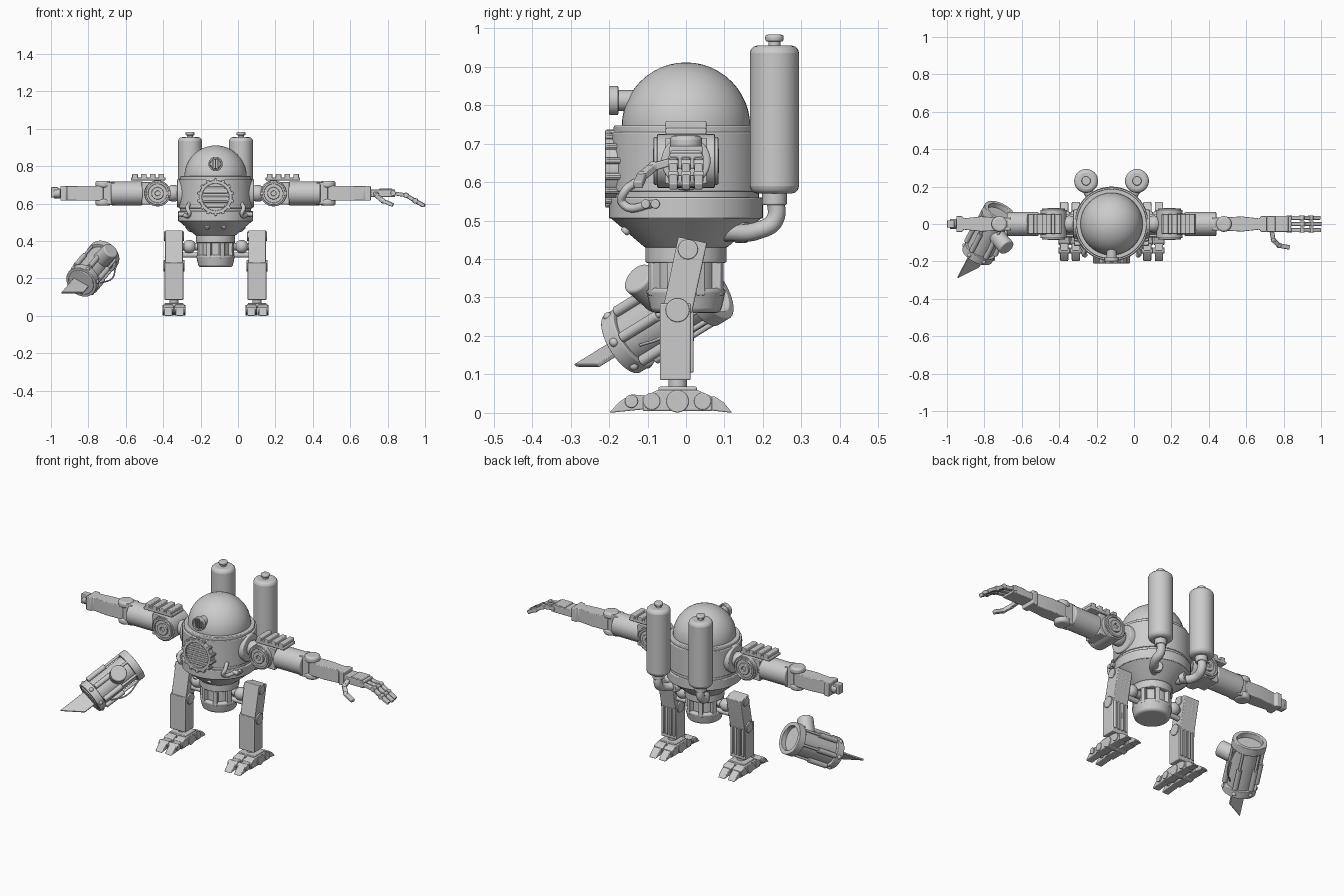
import bpy, bmesh, math
from mathutils import Vector, Matrix

if "Cube" in bpy.data.objects:
    bpy.data.objects.remove(bpy.data.objects["Cube"])

grey = bpy.data.materials.new("plain grey")
grey.use_nodes = True
grey.diffuse_color = (.6, .6, .6, 1)
grey.node_tree.nodes["Principled BSDF"].inputs["Base Color"].default_value = grey.diffuse_color

OUT, BACK, UP = Matrix.Identity(3)
FRONT = -BACK
BODY_X = -.12   # everything is placed relative to the body axis
parts = []

def register(name, data):
    data.materials.append(grey)
    part = bpy.data.objects.new(name, data)
    part.location.x = BODY_X
    bpy.context.collection.objects.link(part)
    parts.append(part)
    return part

def finish(name, bm, matrix, bevel=0):
    bmesh.ops.recalc_face_normals(bm, faces=bm.faces)
    mesh = bpy.data.meshes.new(name)
    bm.to_mesh(mesh)
    bm.free()
    mesh.transform(matrix)
    part = register(name, mesh)
    if bevel:
        soften = part.modifiers.new("soften", 'BEVEL')
        soften.width, soften.segments = bevel, 3
        soften.angle_limit = math.radians(40)

def frame(origin, way):
    return Matrix.Translation(origin) @ way.to_track_quat('Z', 'Y').to_matrix().to_4x4()

def can(name, start, way, length, radius, end_radius=None, bevel=.004, sides=32):
    """Cylinder or cone that begins at start and runs along way."""
    bm = bmesh.new()
    bmesh.ops.create_cone(bm, cap_ends=True, segments=sides, depth=length,
                          radius1=radius, radius2=end_radius or radius)
    middle = Vector(start) + way.normalized() * length / 2
    finish(name, bm, frame(middle, way), bevel)

def pin(name, middle, way, length, radius, sides=24):
    can(name, middle - way * length / 2, way, length, radius, bevel=.003, sides=sides)

def ring(name, start, way, height, inner, outer, sides=40):
    bm = bmesh.new()
    section = ((inner, 0), (outer, 0), (outer, height), (inner, height))
    verts = [bm.verts.new((radius, 0, level)) for radius, level in section]
    edges = [bm.edges.new((verts[i - 1], verts[i])) for i in range(len(verts))]
    bmesh.ops.spin(bm, geom=verts + edges, axis=UP, cent=(0, 0, 0), steps=sides, angle=math.tau)
    bmesh.ops.remove_doubles(bm, verts=bm.verts, dist=.0001)
    finish(name, bm, frame(start, way), .003)

def ball(name, centre, radius, sides=24):
    bm = bmesh.new()
    bmesh.ops.create_uvsphere(bm, u_segments=sides, v_segments=sides // 2, radius=radius)
    finish(name, bm, Matrix.Translation(centre))

def box(name, centre, size, turn=Matrix(), bevel=.004):
    bm = bmesh.new()
    bmesh.ops.create_cube(bm, size=1)
    bmesh.ops.scale(bm, verts=bm.verts, vec=size)
    finish(name, bm, Matrix.Translation(centre) @ turn, bevel)

def beam(name, start, end, width, depth):
    start, end = Vector(start), Vector(end)
    turn = (end - start).to_track_quat('X', 'Z').to_matrix().to_4x4()
    box(name, (start + end) / 2, ((end - start).length, width, depth), turn)

def prism(name, origin, along, across, outline, thickness, bevel=.004):
    """Flat outline in the along/across plane, thickened both ways."""
    bm = bmesh.new()
    normal = along.cross(across).normalized() * thickness
    base = origin - normal / 2
    face = bm.faces.new([bm.verts.new(base + along * u + across * v) for u, v in outline])
    grown = bmesh.ops.extrude_face_region(bm, geom=[face])["geom"]
    bmesh.ops.translate(bm, vec=normal, verts=[g for g in grown if isinstance(g, bmesh.types.BMVert)])
    finish(name, bm, Matrix(), bevel)

def tube(name, path, radius):
    curve = bpy.data.curves.new(name, 'CURVE')
    curve.dimensions, curve.bevel_depth, curve.use_fill_caps = '3D', radius, True
    spline = curve.splines.new('BEZIER')
    spline.bezier_points.add(len(path) - 1)
    for knot, place in zip(spline.bezier_points, path):
        knot.co, knot.handle_left_type, knot.handle_right_type = place, 'AUTO', 'AUTO'
    register(name, curve)

def circle(count, radius, u, v):
    """Evenly spaced offsets on a circle spanned by u and v."""
    for i in range(count):
        angle = math.tau * (i + .5) / count
        yield (u * math.cos(angle) + v * math.sin(angle)) * radius

# --- Arm, leg, tank and pipes of the left side ---
arm = UP * .655
shoulder, elbow, wrist = arm + OUT * .31, arm + OUT * .6, arm + OUT * .83

tank = Vector((.136, .23, .57))
can("left_tank", tank, UP, .385, .064, bevel=.02)
can("left_tank_valve", tank + UP * .38, UP, .03, .016)
can("left_tank_cap", tank + UP * .395, UP, .018, .024, bevel=.006)
can("left_tank_collar", tank - UP * .03, UP, .04, .032)
tube("left_tank_pipe", [tank, tank - UP * .07, tank - UP * .095 + FRONT * .04, (.07, .1, .468)], .023)
can("left_pipe_flange", (.08, .13, .47), Vector((1, 2, 0)), .03, .029)

tube("left_front_hose", [(.14, -.13, .6), (.15, -.16, .575), (.14, -.165, .545), (.18, -.08, .543)], .011)
can("left_belly_bolt", (.045, -.13, .5), FRONT - UP, .045, .012, sides=12)
for reach in (.08, .105):
    pin("left_hull_bolt", Vector((.18, -reach, .543)), OUT, .04, .012)

can("left_shoulder_socket", arm + OUT * .16, OUT, .045, .085, .075)
ball("left_shoulder_ball", arm + OUT * .225, .045)
pin("left_shoulder_drum", shoulder, BACK, .15, .07, sides=32)
for way in (FRONT, BACK):
    face = shoulder + way * .074
    ring("left_shoulder_rim", face, way, .01, .05, .062)
    ring("left_shoulder_boss", face, way, .012, .013, .033)
box("left_shoulder_block", shoulder + OUT * .025, (.12, .11, .12))
plate = shoulder + OUT * .05 + UP * .077
box("left_shoulder_plate", plate, (.185, .106, .016))
for step in (-1.5, -.5, .5, 1.5):
    box("left_plate_rib", plate + OUT * step * .047 + UP * .013, (.03, .106, .028))

can("left_upper_arm", arm + OUT * .39, OUT, .17, .064, bevel=.006)
box("left_elbow_core", elbow - OUT * .03, (.06, .07, .12))
for side in (-1, 1):
    can("left_elbow_disc", elbow + UP * side * .03, UP * side, .036, .042, bevel=.012)
half = [(0, .036), (.1, .04), (.19, .03), (.2, .043), (.23, .043)]
prism("left_forearm", elbow, OUT, BACK, half + [(u, -v) for u, v in reversed(half)], .078)

hip, knee, ankle = Vector((.222, .005, .425)), Vector((.222, -.022, .267)), Vector((.222, -.022, .085))
thigh_lean = (hip - knee).normalized()
shin = ankle + UP * .1 + FRONT * .006
beam("left_thigh", knee, hip + thigh_lean * .025 + BACK * .008, .094, .076)
box("left_shin", shin, (.1, .08, .2))
for step in (-1.5, -.5, .5, 1.5):
    shift = OUT * step * .024
    beam("left_thigh_slat", knee + shift + BACK * .035 + UP * .02, hip + shift + BACK * .038, .015, .016)
    box("left_shin_slat", shin + shift + BACK * .04, (.015, .016, .16))
pin("left_knee_pin", knee, OUT, .112, .031)
pin("left_hip_pin", hip, OUT, .106, .026)
can("left_hip_axle", UP * .37, OUT, .2, .02)
ball("left_hip_ball", OUT * .14 + UP * .37, .036)
can("left_hip_strut", UP * .325, OUT, .2, .014)

# Foot: paired pads, each with a toe, a heel and round pins
can("left_ankle", ankle - UP * .035, UP, .04, .024)
ground = Vector((ankle.x, ankle.y, 0))
box("left_foot_bridge", ground + UP * .055, (.1, .1, .026))
pad_side = [(.09, .005), (.09, .042), (.05, .06)]
wedge = [(.08, .01), (.08, .045), (.12, .048), (.15, .03), (.178, 0)]
for side in (-1, 1):
    column = ground + OUT * side * .031
    prism("left_foot_pad", column, FRONT, UP, pad_side + [(-u, v) for u, v in reversed(pad_side)], .052)
    prism("left_toe", column, FRONT, UP, wedge, .044)
    prism("left_heel", column, BACK, UP, [(u * .8, v * .9) for u, v in wedge], .044)
    for reach, radius in ((.12, .017), (.067, .022), (0, .029), (-.065, .022)):
        pin("left_foot_pin", column + FRONT * reach + UP * .03, OUT, .06, radius)

# Mirror the whole side
for part in list(parts):
    twin = part.copy()
    twin.data = part.data.copy()
    twin.name = part.name.replace("left", "right")
    twin.data.transform(Matrix.Scale(-1, 4, OUT))
    if part.type == 'MESH':
        twin.data.flip_normals()
    bpy.context.collection.objects.link(twin)
    parts.append(twin)

# --- Hull, dome and pelvis ---
ball("dome", UP * .744, .167, 48)
can("belly", UP * .43, UP, .08, .107, .2, sides=48)
can("belly_belt", UP * .505, UP, .055, .2, sides=48)
can("hull_groove", UP * .55, UP, .04, .19, sides=48)
can("hull", UP * .575, UP, .155, .197, sides=48)
can("dome_collar", UP * .72, UP, .027, .188, sides=48)
can("pelvis_top", UP * .39, UP, .05, .105)
can("pelvis_core", UP * .3, UP, .1, .08)
can("pelvis_base", UP * .26, UP, .065, .09, .105, bevel=.012)
for offset in circle(8, .088, OUT, BACK):
    turn = Matrix.Rotation(math.atan2(offset.y, offset.x), 4, 'Z')
    box("pelvis_pillar", offset + UP * .355, (.028, .025, .1), turn)

# --- Grille port and dome lamp ---
port = FRONT * .2 + UP * .635
can("port_plate", port + BACK * .05, FRONT, .05, .085)
ring("port_rim", port + BACK * .05, FRONT, .06, .072, .09)
for offset in circle(14, .092, OUT, UP):
    pin("port_bolt", port + offset + BACK * .02, FRONT, .06, .009, sides=10)
for step in range(-2, 3):
    height = step * .025
    box("grille_slat", port + UP * height, (2 * math.sqrt(.005 - height ** 2), .014, .011))
lamp = FRONT * .176 + UP * .812
can("lamp_neck", lamp + BACK * .08, FRONT, .09, .027)
ring("lamp_rim", lamp, FRONT, .024, .029, .038)
for step in (-1, 0, 1):
    box("lamp_bar", lamp + FRONT * .016 + OUT * step * .013, (.005, .01, .05), bevel=0)

# --- Right wrist stub and left hand ---
can("right_wrist", Vector((-wrist.x, 0, wrist.z)), -OUT, .035, .027)
box("right_wrist_tip", (-.86, 0, .66), (.04, .04, .055))

beam("palm", wrist, wrist + OUT * .13, .085, .04)
box("hand_knuckles", wrist + OUT * .08 + UP * .017, (.07, .08, .02))
for side, stretch in ((-1, .98), (0, 1), (1, .96)):
    root = wrist + OUT * .12 + BACK * side * .033
    joints = [root + OUT * reach * stretch - UP * drop for reach, drop in ((0, 0), (.07, .01), (.12, .04), (.17, .067))]
    for start, end in zip(joints, joints[1:]):
        beam("finger_bone", start, end, .022, .02)
        pin("finger_joint", start, BACK, .026, .014)
thumb = [wrist + OUT * reach + FRONT * spread - UP * drop
         for reach, spread, drop in ((.025, .03, 0), (.035, .085, .015), (.065, .115, .04), (.12, .125, .063))]
for start, end in zip(thumb, thumb[1:]):
    beam("thumb_bone", start, end, .024, .02)
    ball("thumb_joint", start, .014)

# --- Detached blade arm beside the right leg ---
tip = Vector((-.785, -.295, .1))
aim = Vector((.19, .365, .225)).normalized()
wide = Vector((.83, -.19, -.52))
wide = (wide - aim * wide.dot(aim)).normalized()
flat = aim.cross(wide)
can("tool_shell", tip + aim * .16, aim, .28, .073)
ring("tool_collar", tip + aim * .165, aim, .042, .06, .088)
ring("tool_rim", tip + aim * .425, aim, .042, .068, .09)
prism("tool_blade", tip, aim, wide, [(0, -.046), (.2, -.046), (.2, .046), (.094, .046)], .01, bevel=.002)
can("tool_knob", tip + aim * .343, Vector((.55, -.63, .55)), .158, .044, bevel=.007)
for offset in circle(6, .084, wide, flat):
    pin("tool_piston", tip + aim * .27 + offset, aim, .12, .014)
    pin("tool_piston_rod", tip + aim * .37 + offset, aim, .12, .007)
    ball("tool_stud", tip + aim * .185 + offset, .012)
tube("tool_cable", [tip + aim * reach + wide * lift for reach, lift in ((.24, .08), (.32, .115), (.43, .09))], .004)

# Smooth shading with crisp edges
bpy.context.view_layer.update()
for part in bpy.context.view_layer.objects:
    part.select_set(part in parts and part.type == 'MESH')
bpy.context.view_layer.objects.active = parts[0]
bpy.ops.object.shade_smooth_by_angle(angle=math.radians(35))
